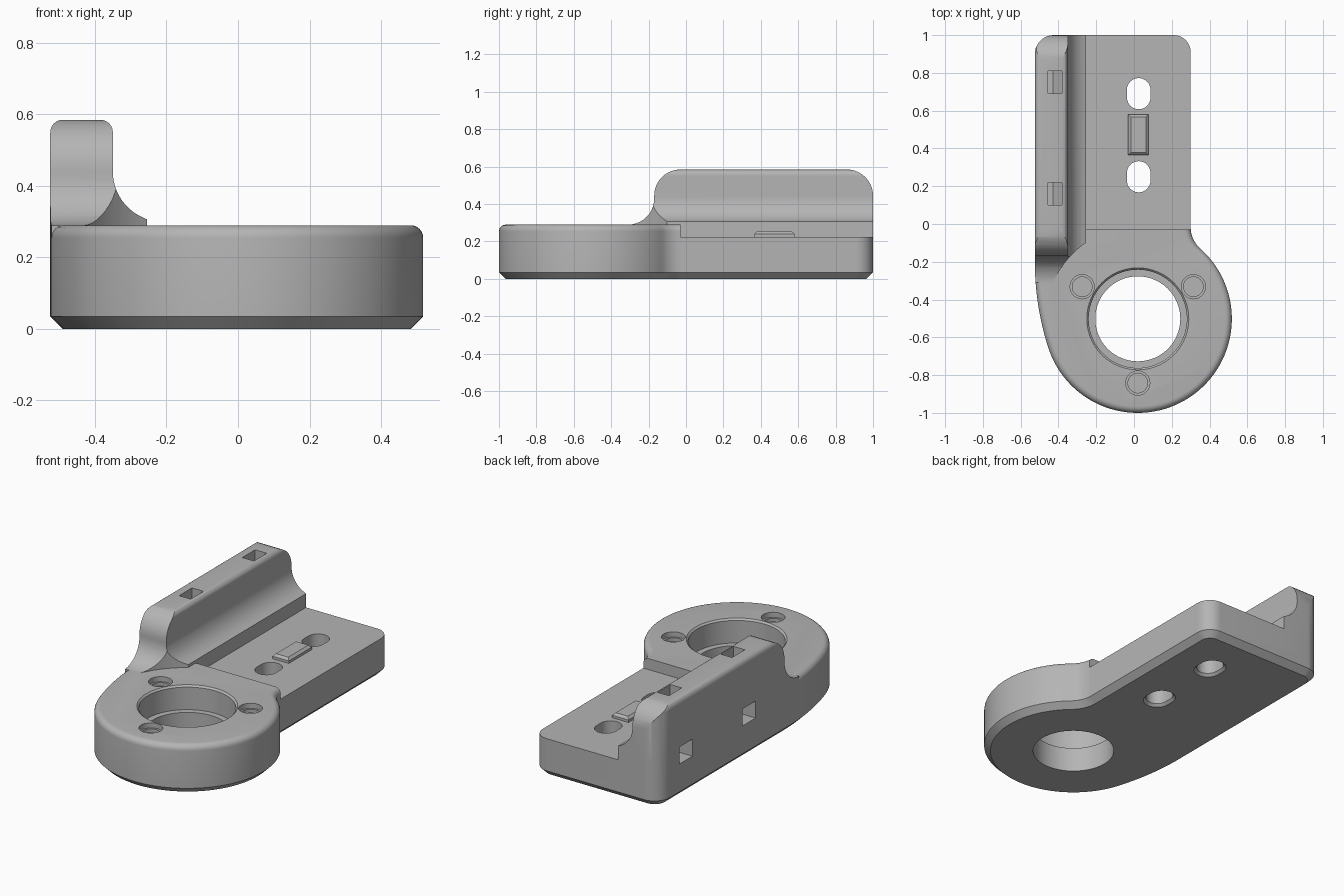
import bpy, bmesh
from math import sin, cos, pi, radians, sqrt, atan2

cube = bpy.data.objects.get("Cube")
if cube:
    bpy.data.objects.remove(cube, do_unlink=True)

grey = bpy.data.materials.new("matte grey")
grey.use_nodes = True
colour = (0.46, 0.46, 0.46, 1)
grey.diffuse_color = colour
grey.node_tree.nodes["Principled BSDF"].inputs["Base Color"].default_value = colour

RING_X, RING_Y, RING_R = 0.02, -0.502, 0.498
TOP, FLOOR, WALL_TOP = 0.29, 0.225, 0.585


def arc(cx, cy, r, a0, a1, n):
    """Points along an arc, angles in radians."""
    return [(cx + r * cos(a0 + (a1 - a0) * i / n),
             cy + r * sin(a0 + (a1 - a0) * i / n)) for i in range(n + 1)]


def loft(name, loops):
    """Closed solid through matching loops of 3D points."""
    bm = bmesh.new()
    rows = [[bm.verts.new(p) for p in loop] for loop in loops]
    n = len(rows[0])
    for a, b in zip(rows, rows[1:]):
        for i in range(n):
            j = (i + 1) % n
            bm.faces.new((a[i], a[j], b[j], b[i]))
    bm.faces.new(rows[0])
    bm.faces.new(rows[-1])
    bmesh.ops.recalc_face_normals(bm, faces=bm.faces)
    mesh = bpy.data.meshes.new(name)
    bm.to_mesh(mesh)
    bm.free()
    mesh.materials.append(grey)
    ob = bpy.data.objects.new(name, mesh)
    bpy.context.scene.collection.objects.link(ob)
    return ob


def flat(points, z):
    return [(x, y, z) for x, y in points]


def lathe(name, cx, cy, steps, n=64):
    """Stack of circles given as (z, radius)."""
    return loft(name, [flat(arc(cx, cy, r, 0, 2 * pi, n)[:-1], z) for z, r in steps])


def box(name, x0, x1, y0, y1, z0, z1):
    rect = [(x0, y0), (x1, y0), (x1, y1), (x0, y1)]
    return loft(name, [flat(rect, z0), flat(rect, z1)])


def select(ob):
    bpy.ops.object.select_all(action='DESELECT')
    ob.select_set(True)
    bpy.context.view_layer.objects.active = ob


def combine(ob, tool, operation):
    """Apply a boolean and drop the tool."""
    tool.hide_render = True
    mod = ob.modifiers.new("cut", 'BOOLEAN')
    mod.operation, mod.object, mod.solver = operation, tool, 'EXACT'
    select(ob)
    bpy.ops.object.modifier_apply(modifier=mod.name)
    bpy.data.objects.remove(tool, do_unlink=True)


def outline(d):
    """Plan of the bracket, moved inwards by d."""
    left, right, back = -0.525, 0.30, 1.0
    # large flank arc tangent to the left side and to the ring
    side_y, gap, rise = -0.2, RING_X - left, -0.2 - RING_Y
    k = gap - RING_R
    big = (rise ** 2 + gap ** 2 - RING_R ** 2) / (2 * k)
    flank = pi + atan2(rise, left + big - RING_X)
    # hollow arc between ring and right side
    hollow = 0.15
    dx = right + hollow - RING_X
    dy = sqrt((RING_R + hollow) ** 2 - dx ** 2)
    neck = atan2(dy, dx)
    pts = arc(right - 0.09, back - 0.09, 0.09 - d, 0, pi / 2, 10)
    pts += arc(left + 0.1, back - 0.1, 0.1 - d, pi / 2, pi, 10)
    pts += arc(left + big, side_y, big - d, pi, flank, 12)
    pts += arc(RING_X, RING_Y, RING_R - d, flank, 2 * pi + neck, 72)[1:]
    pts += arc(RING_X + dx, RING_Y + dy, hollow + d, pi + neck, pi, 10)[1:]
    return pts


def rounded(z, r):
    """Layers (z, inset) of a rounded top edge."""
    return [(z - r + r * sin(a), r - r * cos(a))
            for a in (radians(15 * i) for i in range(7))]


# Base: chamfered below, rounded above
layers = [(0, 0.035), (0.035, 0)] + rounded(TOP, 0.035)
base = loft("bracket_body", [flat(outline(d), z) for z, d in layers])

# Lowered mounting plate
combine(base, box("plate_cut", -0.255, 0.8, -0.03, 1.2, FLOOR, 0.5), 'DIFFERENCE')

# Side rail: cross-section with a concave foot, cut to length by a side profile
r, f = 0.035, 0.14
section = [(-0.525, 0.1), (-0.255, 0.1)]
section += arc(-0.35 + f, 0.44, f, radians(252), pi, 12)[:]
section += arc(-0.35 - r, WALL_TOP - r, r, 0, pi / 2, 6)
section += arc(-0.525 + r, WALL_TOP - r, r, pi / 2, pi, 6)
section[2] = (-0.255, section[2][1])
rail = loft("rail", [[(x, y, z) for x, z in section] for y in (-0.6, 1.2)])

side = [(1.0, 0.05), (1.0, WALL_TOP - f)]
side += arc(1 - f, WALL_TOP - f, f, 0, pi / 2, 10)[1:]
side += arc(-0.17 + f, WALL_TOP - f, f, pi / 2, pi, 10)
side += arc(-0.17 - f, TOP + f, f, 0, -pi / 2, 10)
side += [(-0.17 - f, 0.05)]
combine(rail, loft("rail_side", [[(x, y, z) for y, z in side] for x in (-0.8, 0.3)]),
        'INTERSECT')
plan = [(0.0, 0)] + rounded(WALL_TOP + 0.001, 0.035)
combine(rail, loft("rail_plan", [flat(outline(d), z) for z, d in plan]), 'INTERSECT')
combine(rail, lathe("rail_clear", RING_X, RING_Y, [(-0.1, 0.487), (0.8, 0.487)], 96),
        'DIFFERENCE')
combine(base, rail, 'UNION')

# Stepped main bore
combine(base, lathe("bore", RING_X, RING_Y,
                    [(-0.1, 0.225), (0.147, 0.225), (0.147, 0.26),
                     (TOP - 0.01, 0.26), (TOP, 0.27), (0.5, 0.27)], 80), 'DIFFERENCE')

# Three blind holes around the bore
for angle in (30, 150, 270):
    a = radians(angle)
    combine(base, lathe("blind_hole", RING_X + 0.34 * cos(a), RING_Y + 0.34 * sin(a),
                        [(TOP - 0.05, 0.052), (TOP - 0.03, 0.052),
                         (TOP - 0.03, 0.064), (0.5, 0.064)], 32), 'DIFFERENCE')

# Two through slots, flared underneath
for cy in (0.25, 0.69):
    loops = []
    for z, w in ((-0.1, 0.077), (0, 0.077), (0.015, 0.0625), (0.4, 0.0625)):
        pts = arc(0.025, cy + 0.02, w, 0, pi, 16) + arc(0.025, cy - 0.02, w, pi, 2 * pi, 16)
        loops.append(flat(pts, z))
    combine(base, loft("through_slot", loops), 'DIFFERENCE')

# Tie channels: down from the rail top, then out of its side
for cy in (0.16, 0.75):
    channel = [(-0.455, 0.8), (-0.455, 0.3), (-0.7, 0.3),
               (-0.7, 0.2), (-0.43, 0.2), (-0.38, 0.25), (-0.38, 0.8)]
    combine(base, loft("tie_channel", [[(x, y, z) for x, z in channel]
                                       for y in (cy - 0.06, cy + 0.06)]), 'DIFFERENCE')

# Locating key between the slots
loops = []
for z, d in ((FLOOR - 0.02, 0), (0.24, 0), (0.253, 0.014)):
    x, y = 0.054 - d, 0.108 - d
    loops.append([(0.023 + sx * x, 0.473 + sy * y, z)
                  for sx, sy in ((-1, -1), (1, -1), (1, 1), (-1, 1))])
key = loft("locating_key", loops)

for ob in (base, key):
    select(ob)
    bpy.ops.object.shade_smooth_by_angle(angle=radians(30))
